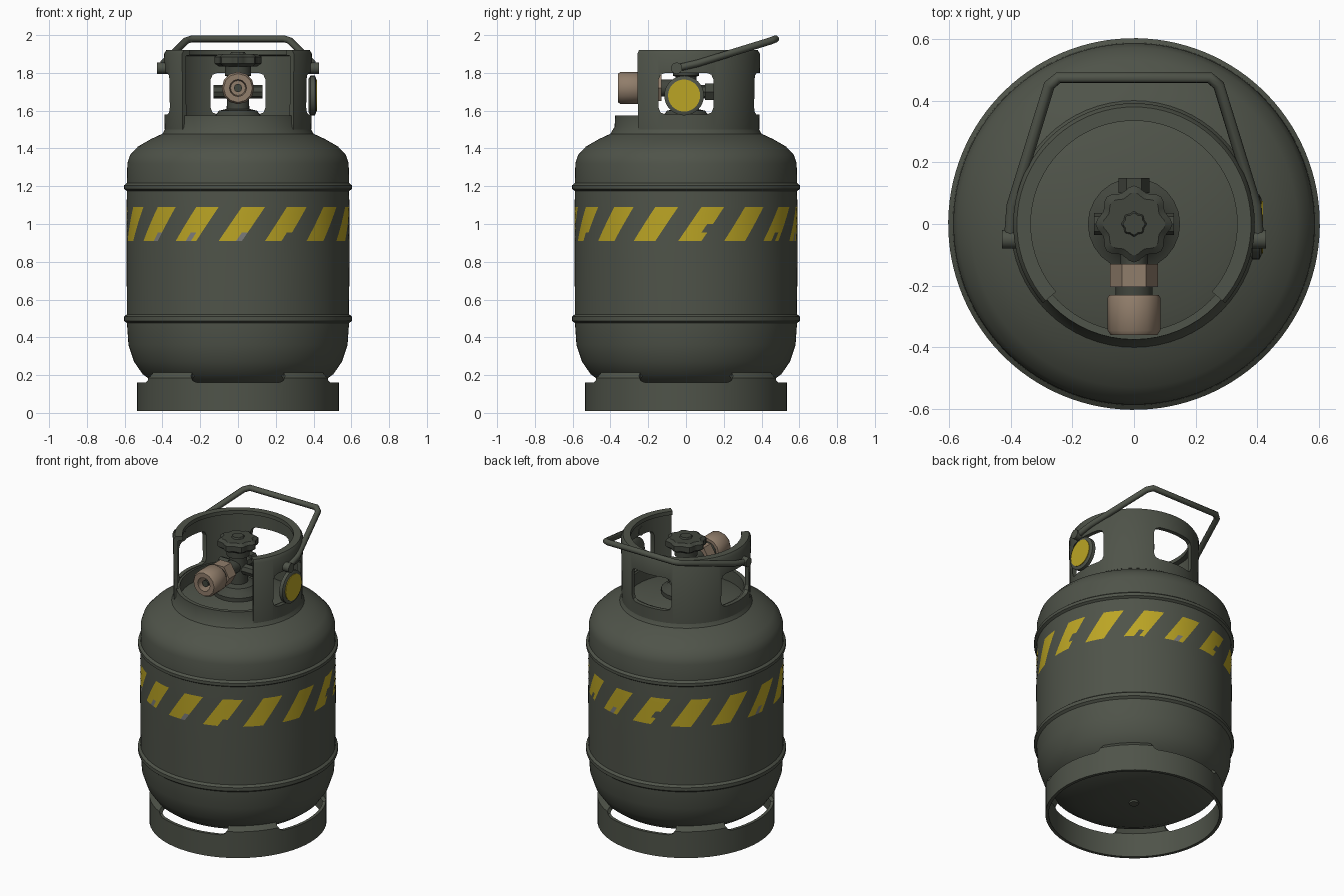
import bpy, bmesh, math, random
from mathutils import Vector

if "Cube" in bpy.data.objects:
    bpy.data.objects.remove(bpy.data.objects["Cube"])

random.seed(4)


def material(name, rgb):
    m = bpy.data.materials.new(name)
    m.diffuse_color = (*rgb, 1)
    m.use_nodes = True
    m.node_tree.nodes["Principled BSDF"].inputs["Base Color"].default_value = m.diffuse_color
    return m


GREEN = material("olive_green", (0.078, 0.087, 0.067))
YELLOW = material("stripe_yellow", (0.50, 0.375, 0.018))
BRASS = material("dull_brass", (0.28, 0.205, 0.145))
GREY = material("worn_grey", (0.20, 0.20, 0.20))
DARK = material("dark_green", (0.055, 0.061, 0.048))


def finish(name, bm, mats, angle=35):
    bmesh.ops.remove_doubles(bm, verts=bm.verts, dist=1e-5)
    bmesh.ops.recalc_face_normals(bm, faces=bm.faces)
    me = bpy.data.meshes.new(name)
    bm.to_mesh(me)
    bm.free()
    ob = bpy.data.objects.new(name, me)
    bpy.context.collection.objects.link(ob)
    for m in mats:
        me.materials.append(m)
    select(ob)
    bpy.ops.object.shade_smooth_by_angle(angle=math.radians(angle))
    return ob


def select(ob):
    bpy.ops.object.select_all(action='DESELECT')
    ob.select_set(True)
    bpy.context.view_layer.objects.active = ob


def lathe(name, prof, mats, segs=64, start=0, sweep=360, closed=False,
          twist=None, paint=None, rfun=None, at=(0, 0, 0), axis=(0, 0, 1)):
    """Turn an (r, z) profile about an axis; twist shears rows, paint colours faces."""
    bm = bmesh.new()
    full = sweep == 360
    cols = segs if full else segs + 1
    step = sweep / segs
    q = Vector((0, 0, 1)).rotation_difference(Vector(axis))
    rows = []
    for j, (r, z) in enumerate(prof):
        off = twist[j] if twist else 0
        row = []
        for i in range(cols):
            a = math.radians(start + (i + off) * step)
            rr = r * (rfun(a) if rfun else 1)
            p = Vector((rr * math.cos(a), rr * math.sin(a), z))
            row.append(bm.verts.new(q @ p + Vector(at)))
        rows.append(row)
    n = len(prof)
    for j in range(n if closed else n - 1):
        A, B = rows[j], rows[(j + 1) % n]
        for i in range(segs):
            k = (i + 1) % cols
            f = bm.faces.new((A[i], A[k], B[k], B[i]))
            if paint:
                f.material_index = paint(i, j)
    if closed and not full:
        for i in (0, cols - 1):
            bm.faces.new([row[i] for row in rows])
    return finish(name, bm, mats)


def cylinder(name, r, p0, p1, mat, segs=24):
    d = Vector(p1) - Vector(p0)
    L = d.length
    return lathe(name, [(0, 0), (r, 0), (r, L), (0, L)], [mat], segs, at=p0, axis=d.normalized())


def cut_boxes(ob, boxes):
    """Cut chamfered boxes, each (centre, size), out of an object."""
    for c, s in boxes:
        bpy.ops.mesh.primitive_cube_add(size=1, location=c)
        box = bpy.context.object
        box.hide_render = True
        for v in box.data.vertices:
            v.co = Vector(v.co[k] * s[k] for k in range(3))
        bev = box.modifiers.new("round", 'BEVEL')
        bev.width, bev.segments = 0.035, 2
        select(box)
        bpy.ops.object.modifier_apply(modifier="round")
        m = ob.modifiers.new("cut", 'BOOLEAN')
        m.operation, m.object, m.solver = 'DIFFERENCE', box, 'EXACT'
        select(ob)
        bpy.ops.object.modifier_apply(modifier="cut")
        bpy.data.objects.remove(box)
    select(ob)
    bpy.ops.object.shade_smooth_by_angle(angle=math.radians(35))


# tank: turned body; the hazard band is five sheared rows of faces
low = [(0, 0.09), (0.2, 0.1), (0.36, 0.125), (0.45, 0.165), (0.505, 0.205), (0.55, 0.27),
       (0.58, 0.36), (0.588, 0.475), (0.603, 0.487), (0.603, 0.51), (0.588, 0.522), (0.59, 0.8)]
band = [(0.59, 0.91 + 0.045 * k) for k in range(5)]
high = [(0.588, 1.175), (0.603, 1.185), (0.603, 1.205), (0.588, 1.217), (0.586, 1.32),
        (0.572, 1.365), (0.53, 1.41), (0.46, 1.45), (0.395, 1.48), (0.3, 1.51), (0.15, 1.535), (0, 1.54)]
twist = [0] * len(low) + list(range(5)) + [4] * len(high)
first = len(low)


def hazard(i, j):
    if not first <= j < first + 4 or i % 8 > 3:
        return 0
    if (j - first < 2 and i % 8 >= 2 and random.random() < 0.12):
        return random.choice((0, 2))
    return 1


lathe("tank_body", low + band + high, [GREEN, YELLOW, GREY], segs=120, start=-100,
      twist=twist, paint=hazard)
cylinder("bottom_plug", 0.03, (0, 0, 0.08), (0, 0, 0.1), GREEN, 12)

# foot ring with a vent slot on each side
foot = lathe("foot_ring", [(0.535, 0.01), (0.535, 0.185), (0.505, 0.22), (0.485, 0.205), (0.515, 0.17),
                           (0.515, 0.01)], [GREEN], closed=True)
cut_boxes(foot, [((x * 0.53, y * 0.53, 0.26), (0.5 - 0.3 * abs(x), 0.5 - 0.3 * abs(y), 0.2))
                 for x, y in ((1, 0), (-1, 0), (0, 1), (0, -1))])

# collar: full base ring, then a guard open at the front with three windows
lathe("collar_base", [(0.405, 1.47), (0.378, 1.515), (0.375, 1.575), (0.35, 1.575), (0.35, 1.47)],
      [GREEN], closed=True)
collar = lathe("collar_guard", [(0.388, 1.5), (0.392, 1.90), (0.38, 1.92), (0.335, 1.92), (0.335, 1.895),
                                (0.365, 1.89), (0.362, 1.5)],
               [GREEN], segs=56, start=-41, sweep=262, closed=True)
cut_boxes(collar, [((0.4, 0, 1.69), (0.3, 0.29, 0.22)), ((-0.4, 0, 1.69), (0.3, 0.29, 0.22)),
                   ((0, 0.4, 1.69), (0.29, 0.3, 0.22))])

# round badge over the right window
lathe("badge_rim", [(0, 0), (0.085, 0), (0.105, 0.012), (0.105, 0.035), (0.09, 0.042), (0, 0.042)],
      [GREEN], 32, at=(0.372, -0.01, 1.68), axis=(1, 0, 0))
cylinder("badge_face", 0.085, (0.412, -0.01, 1.68), (0.418, -0.01, 1.68), YELLOW, 32)

# carry handle: bent rod on two pivots
cu = bpy.data.curves.new("carry_handle", 'CURVE')
cu.dimensions = '3D'
cu.bevel_depth, cu.bevel_resolution, cu.use_fill_caps = 0.019, 2, True
path = [(-0.405, -0.07, 1.82), (-0.395, 0.06, 1.85), (-0.275, 0.45, 1.97), (-0.245, 0.475, 1.98),
        (0.245, 0.475, 1.98), (0.275, 0.45, 1.97), (0.395, 0.06, 1.85), (0.405, -0.07, 1.82)]
sp = cu.splines.new('POLY')
sp.points.add(len(path) - 1)
for p, co in zip(sp.points, path):
    p.co = (*co, 1)
cu.materials.append(GREEN)
handle = bpy.data.objects.new("carry_handle", cu)
bpy.context.collection.objects.link(handle)
select(handle)
bpy.ops.object.convert(target='MESH')
for s, side in ((-1, "left"), (1, "right")):
    cylinder(side + "_handle_pivot", 0.03, (s * 0.36, -0.05, 1.825), (s * 0.428, -0.05, 1.825), GREEN, 16)

# valve: stepped neck, body and stubs
lathe("valve_neck", [(0.15, 1.51), (0.15, 1.56), (0.12, 1.575), (0.1, 1.6), (0.06, 1.61), (0.055, 1.78),
                     (0.07, 1.785), (0.07, 1.835), (0, 1.84)], [DARK], 24)
cylinder("valve_side_stubs", 0.035, (-0.13, 0, 1.7), (0.13, 0, 1.7), DARK, 8)
cylinder("valve_back_stub", 0.035, (0, 0, 1.7), (0, 0.13, 1.7), DARK, 8)
cylinder("valve_back_nut", 0.05, (0, 0.1, 1.7), (0, 0.15, 1.7), DARK, 6)
cylinder("valve_front_pipe", 0.045, (0, 0, 1.72), (0, -0.16, 1.72), DARK, 12)

# brass outlet with a bore, and its nut
cylinder("outlet_nut", 0.078, (0, -0.13, 1.72), (0, -0.205, 1.72), BRASS, 6)
cylinder("outlet_neck", 0.06, (0, -0.2, 1.72), (0, -0.24, 1.72), DARK, 16)
lathe("brass_outlet", [(0, 0), (0.08, 0), (0.086, 0.01), (0.086, 0.115), (0.076, 0.13), (0.045, 0.13),
                       (0.04, 0.05), (0, 0.05)], [BRASS], 12, at=(0, -0.23, 1.72), axis=(0, -1, 0))
cylinder("outlet_pin", 0.022, (0, -0.27, 1.72), (0, -0.345, 1.72), DARK, 10)

# hand wheel with eight lobes
lathe("hand_wheel", [(0, 1.835), (0.1, 1.835), (0.122, 1.85), (0.122, 1.885), (0.1, 1.9), (0.04, 1.9),
                     (0.035, 1.91), (0, 1.91)], [DARK], 48,
      rfun=lambda a: 0.95 + 0.07 * math.cos(8 * a))
